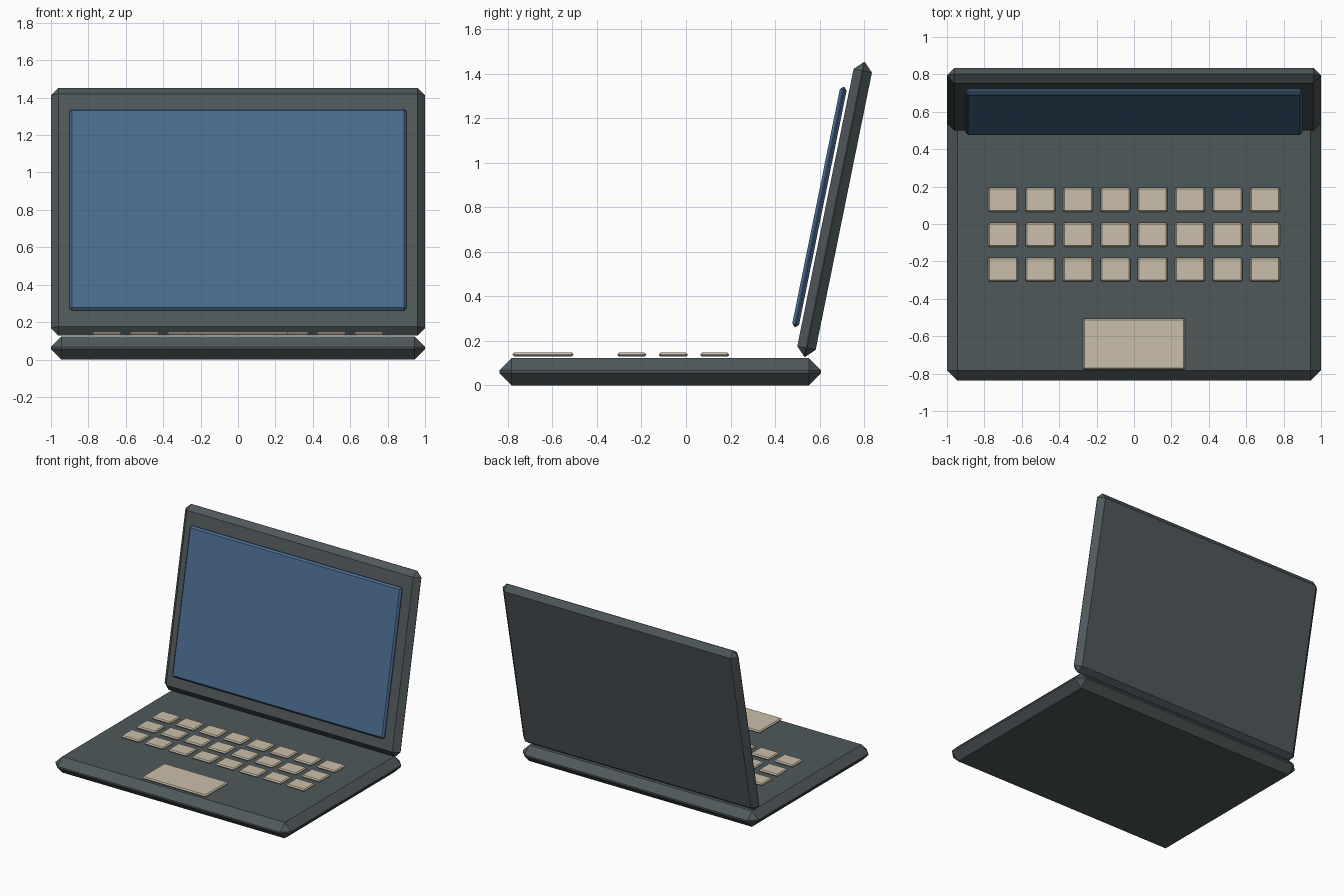
import bpy, bmesh, math
from mathutils import Matrix, Vector

if "Cube" in bpy.data.objects:
    bpy.data.objects.remove(bpy.data.objects["Cube"])

TILT = -math.atan(0.203)  # lid leans backwards


def material(name, rgb):
    m = bpy.data.materials.new(name)
    m.diffuse_color = (*rgb, 1)
    m.use_nodes = True
    m.node_tree.nodes["Principled BSDF"].inputs["Base Color"].default_value = m.diffuse_color
    return m


grey = material("dark_grey", (0.080, 0.098, 0.105))
blue = material("screen_blue", (0.070, 0.150, 0.280))
beige = material("key_beige", (0.60, 0.52, 0.40))


def chamfered_box(name, size, loc, bevel, mat, tilt=0.0):
    """Box with a single flat chamfer on every edge."""
    bm = bmesh.new()
    bmesh.ops.create_cube(bm, size=1)
    bmesh.ops.scale(bm, vec=Vector(size), verts=bm.verts)
    bmesh.ops.bevel(bm, geom=bm.edges[:], offset=bevel, segments=1,
                    affect='EDGES', profile=0.5)
    bmesh.ops.transform(bm, matrix=Matrix.Rotation(tilt, 4, 'X'), verts=bm.verts)
    me = bpy.data.meshes.new(name)
    bm.to_mesh(me)
    bm.free()
    me.materials.append(mat)
    ob = bpy.data.objects.new(name, me)
    ob.location = loc
    bpy.context.collection.objects.link(ob)
    return ob


# Body
chamfered_box("base", (2.0, 1.444, 0.122), (0, -0.116, 0.061), 0.055, grey)
chamfered_box("lid", (2.0, 0.084, 1.35), (0, 0.667, 0.79), 0.040, grey, TILT)
chamfered_box("screen", (1.80, 0.031, 1.10), (0, 0.599, 0.801), 0.013, blue, TILT)

# Keyboard: three rows of eight keys
for row in range(3):
    for col in range(8):
        chamfered_box(f"key_{row}_{col}", (0.16, 0.13, 0.018),
                      (-0.7 + 0.2 * col, 0.129 - 0.186 * row, 0.138), 0.008, beige)

# Touchpad
chamfered_box("touchpad", (0.545, 0.274, 0.018), (0, -0.642, 0.138), 0.008, beige)
